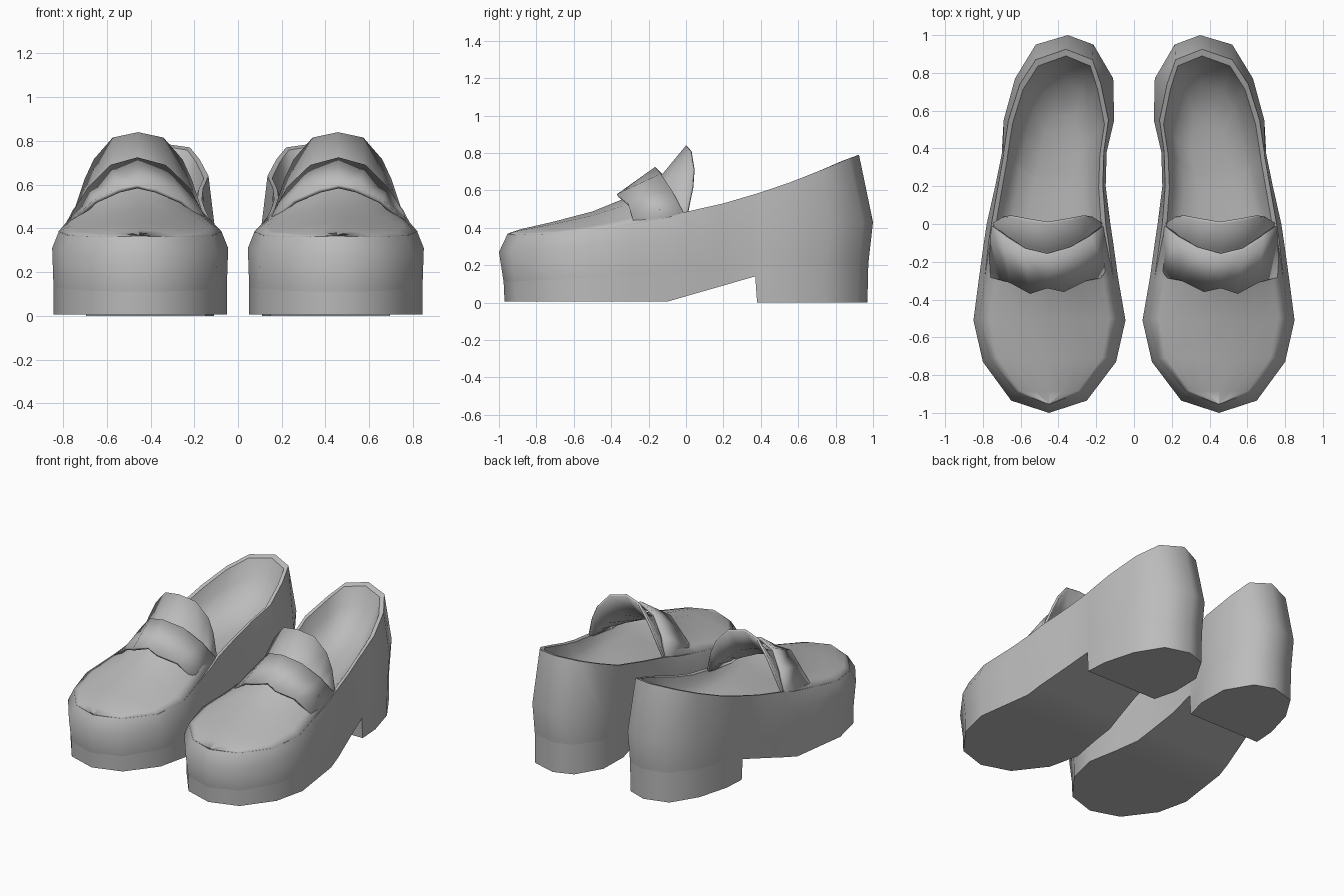
import bpy, bmesh, math

if "Cube" in bpy.data.objects:
    bpy.data.objects.remove(bpy.data.objects["Cube"])

mat = bpy.data.materials.new("grey_leather")
mat.diffuse_color = (0.5, 0.5, 0.5, 1)
mat.use_nodes = True
mat.node_tree.nodes["Principled BSDF"].inputs["Base Color"].default_value = mat.diffuse_color

# stations from toe to heel: bulge y, inner x, outer x | rim y, inner x, outer x, z
ST = [(-1.0, .45, .45, -.955, .45, .45, .365),
      (-.935, .25, .65, -.885, .27, .63, .36),
      (-.73, .095, .80, -.71, .12, .77, .365),
      (-.51, .045, .85, -.50, .075, .82, .385),
      (-.28, .085, .82, -.28, .11, .79, .42),
      (-.10, .11, .795, -.10, .135, .77, .455),
      (.0, .125, .78, .0, .15, .755, .485),
      (.2, .15, .735, .2, .165, .72, .53),
      (.37, .145, .70, .37, .16, .69, .58),
      (.38, .145, .70, .38, .16, .69, .583),
      (.55, .105, .69, .55, .135, .665, .64),
      (.77, .11, .63, .74, .175, .605, .715),
      (.95, .215, .52, .87, .22, .52, .77),
      (1.0, .35, .35, .925, .36, .36, .79)]


def finish(name, bm, thickness=0, angle=50):
    if thickness:                               # sheets face up and out
        bmesh.ops.recalc_face_normals(bm, faces=bm.faces)
        bm.normal_update()
        if sum(f.normal.z * f.calc_area() for f in bm.faces) < 0:
            bmesh.ops.reverse_faces(bm, faces=bm.faces)
    else:
        bmesh.ops.recalc_face_normals(bm, faces=bm.faces)
    me = bpy.data.meshes.new(name)
    bm.to_mesh(me)
    bm.free()
    me.materials.append(mat)
    ob = bpy.data.objects.new(name, me)
    bpy.context.collection.objects.link(ob)
    bpy.ops.object.select_all(action='DESELECT')
    ob.select_set(True)
    bpy.context.view_layer.objects.active = ob
    bpy.ops.object.shade_smooth_by_angle(angle=math.radians(angle), keep_sharp_edges=True)
    if thickness:
        s = ob.modifiers.new("thickness", 'SOLIDIFY')
        s.thickness = thickness
        s.offset = -1
    m = ob.modifiers.new("pair", 'MIRROR')     # second shoe
    m.use_mirror_merge = False
    return ob


def quad(bm, vs):
    vs = list(dict.fromkeys(vs))
    if len(vs) > 2:
        bm.faces.new(vs)


def loft(bm, rows, closed):
    n = len(rows[0])
    for a, b in zip(rows, rows[1:]):
        for i in range(n if closed else n - 1):
            j = (i + 1) % n
            quad(bm, (a[i], a[j], b[j], b[i]))


def cap(bm, ring):
    # strips across a ring, pairing inner and outer side
    n = len(ring)
    for i in range(n // 2):
        quad(bm, (ring[i], ring[i + 1], ring[(n - i - 1) % n], ring[(n - i) % n]))


def ring(bm, fn):
    left, right = [], []
    for s in ST:
        y, a, b, z = fn(s)
        left.append((a, y, z))
        right.append((b, y, z))
    return [bm.verts.new(p) for p in left + right[-2:0:-1]]


def shrink(y, a, b, fx, fy):
    c = (a + b) / 2
    return y * fy, c + (a - c) * fx, c + (b - c) * fx


def sole_z(y):
    if y > .375:
        return 0
    return .005 if y < -.1 else .005 + .135 * (y + .1) / .47


def low(s, z, k):
    fy = 1 - k if abs(s[0]) > .5 else 1
    return *shrink(s[0], s[1], s[2], .985, fy), z


def inside(s, fx, fy, t):
    # t blends from the rim height down to the footbed
    y, a, b = shrink(s[3], s[4], s[5], fx, fy)
    floor = .32 + .07 * min(1, max(0, y + 1)) + .2 * max(0, y) ** 2
    return y, a, b, s[6] * (1 - t) + min(floor, s[6] - .03) * t


# body: sole with heel block, side walls, rim and rounded footbed
bm = bmesh.new()
rings = [ring(bm, f) for f in (
    lambda s: low(s, sole_z(s[0]), .03),
    lambda s: low(s, .16 + .05 * s[0], .025),
    lambda s: (s[0], s[1], s[2], .35 + .08 * s[0]),
    lambda s: s[3:7],
    lambda s: inside(s, .92, .962, .05),
    lambda s: inside(s, .83, .91, .5),
    lambda s: inside(s, .66, .81, .83),
    lambda s: inside(s, .36, .66, 1))]
loft(bm, rings, True)
cap(bm, rings[0])
cap(bm, rings[-1])
for r in (rings[1], rings[3], rings[4]):       # welt seam and rim edges
    for v, w in zip(r, r[1:] + r[:1]):
        bm.edges.get((v, w)).smooth = False
finish("shoe_body", bm, 0, 55)

# vamp: arched toe cover that flares up into the tongue
bm = bmesh.new()
US = [-1, -.85, -.7, -.4, 0, .4, .7, .85, 1]
rows = []
for s, h, p in zip(ST[:5], (.366, .39, .43, .485, .55), (1.9, 1.9, 1.8, 1.7, 1.5)):
    c, w = (s[4] + s[5]) / 2, (s[5] - s[4]) / 2
    rows.append([bm.verts.new((c + w * u, s[3] - .06 * (1 - u * u) * (s is ST[4]),
                 s[6] + .002 + (h - s[6]) * (1 - abs(u) ** p))) for u in US])
for w, y0, y1, z0, z1, p in ((.29, 0, -.14, .475, .67, 1.9),
                             (.29, .005, .0, .49, .84, 2.9)):
    rows.append([bm.verts.new((.457 + w * u, y0 + (y1 - y0) * (1 - u * u)
                 + (.14 * u * u * (1 - u * u) if p > 2 else 0),
                 z0 + (z1 - z0) * (1 - abs(u) ** p))) for u in US])
loft(bm, rows, False)
finish("vamp_and_tongue", bm, .015, 60)

# strap across the instep, with a notched front edge
FRONT = [(.14, -.28, .43), (.25, -.30, .53), (.37, -.36, .58), (.46, -.34, .60),
         (.55, -.37, .58), (.66, -.31, .53), (.77, -.28, .43)]
BACK = [(.16, -.01, .475), (.225, -.07, .59), (.33, -.13, .69), (.46, -.165, .725),
        (.585, -.135, .69), (.685, -.07, .59), (.757, -.01, .475)]
bm = bmesh.new()
loft(bm, [[bm.verts.new(p) for p in r] for r in (FRONT, BACK)], False)
finish("strap", bm, .02)
